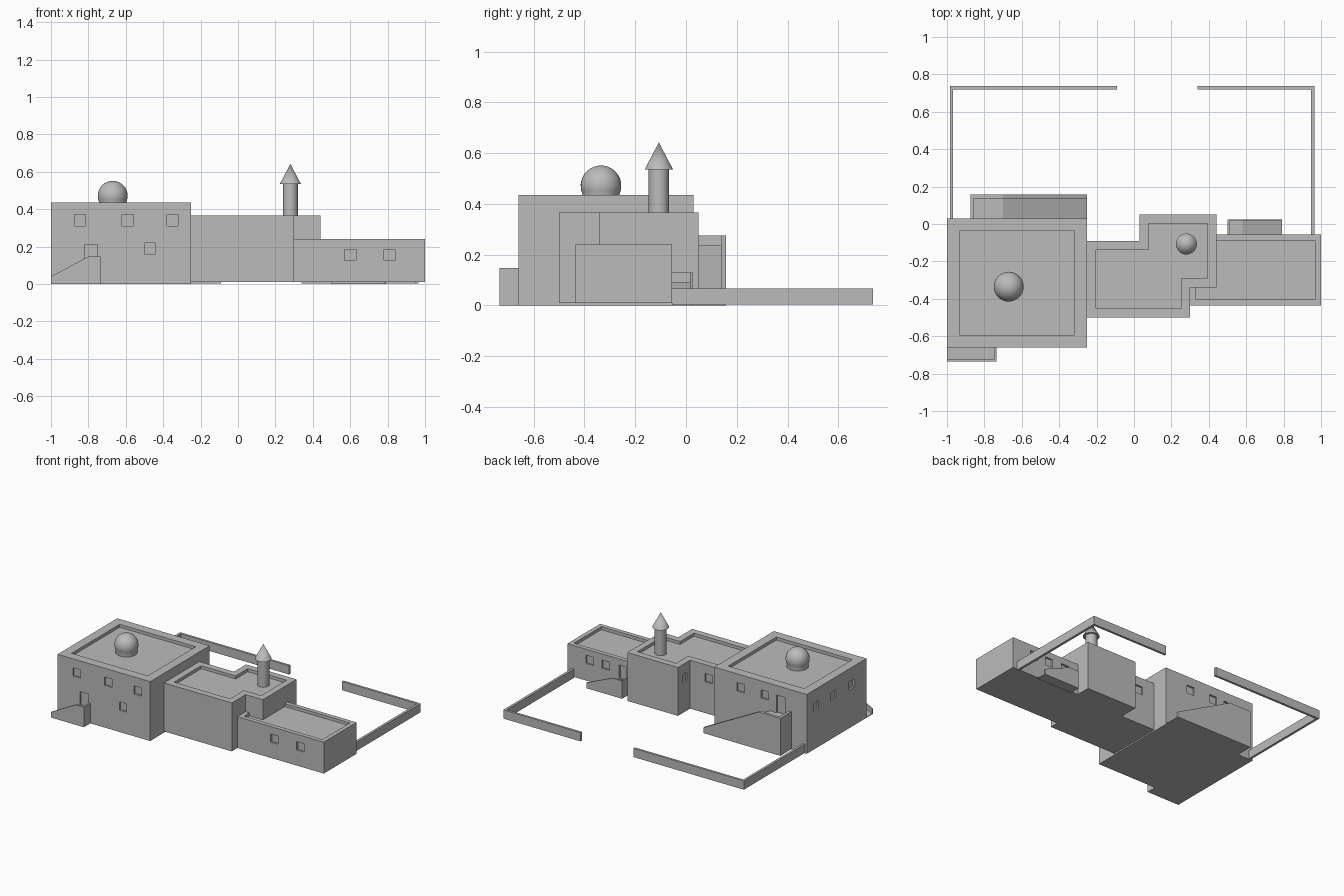
import bpy, bmesh, math
from mathutils import Vector

old = bpy.data.objects.get("Cube")
if old:
    bpy.data.objects.remove(old)

plaster = bpy.data.materials.new("grey_plaster")
plaster.use_nodes = True
GREY = (0.5, 0.5, 0.5, 1)
plaster.diffuse_color = GREY
plaster.node_tree.nodes["Principled BSDF"].inputs["Base Color"].default_value = GREY


def finish(name, bm):
    """Turn a bmesh into a scene object with the plaster material."""
    bmesh.ops.recalc_face_normals(bm, faces=bm.faces)
    mesh = bpy.data.meshes.new(name)
    bm.to_mesh(mesh)
    bm.free()
    mesh.materials.append(plaster)
    obj = bpy.data.objects.new(name, mesh)
    bpy.context.collection.objects.link(obj)
    return obj


def prism(bm, outline, lo, hi, axis="z"):
    """Extrude an outline along z, or an x-z outline along y."""
    def place(p, t):
        return (p[0], p[1], t) if axis == "z" else (p[0], t, p[1])
    a = [bm.verts.new(place(p, lo)) for p in outline]
    b = [bm.verts.new(place(p, hi)) for p in outline]
    bm.faces.new(a)
    bm.faces.new(b)
    for i in range(len(a)):
        j = (i + 1) % len(a)
        bm.faces.new((a[i], a[j], b[j], b[i]))


def rect(x0, y0, x1, y1):
    return [(x0, y0), (x1, y0), (x1, y1), (x0, y1)]


def inset(outline, d):
    """Move every edge of a right-angled, anticlockwise outline inwards."""
    result = []
    for i, p in enumerate(outline):
        p = Vector(p)
        e1 = (p - Vector(outline[i - 1])).normalized()
        e2 = (Vector(outline[(i + 1) % len(outline)]) - p).normalized()
        n = Vector((-e1.y, e1.x)) + Vector((-e2.y, e2.x))
        result.append(tuple(p + n * d))
    return result


DEPTH = 0.013


def opening(bm, side, wall, along, z, w=0.06, h=0.06):
    """Cutter for a recess in the wall facing x or y at the given place."""
    a, b = along - w / 2, along + w / 2
    c, d = wall - DEPTH, wall + DEPTH
    box = rect(a, c, b, d) if side == "y" else rect(c, a, d, b)
    prism(bm, box, z - h / 2, z + h / 2)


def building(name, outline, z0, z1, rim, openings):
    """Flat-roofed block with a parapet rim and recessed openings."""
    bm = bmesh.new()
    prism(bm, outline, z0, z1)
    obj = finish(name, bm)
    bm = bmesh.new()
    prism(bm, inset(outline, rim), z1 - 0.022, z1 + 0.05)
    for o in openings:
        opening(bm, *o)
    cutter = finish(name + "_cutter", bm)
    cutter.hide_render = True
    mod = obj.modifiers.new("recesses", "BOOLEAN")
    mod.operation, mod.solver, mod.object = "DIFFERENCE", "EXACT", cutter
    bpy.context.view_layer.update()
    deps = bpy.context.evaluated_depsgraph_get()
    baked = bpy.data.meshes.new_from_object(obj.evaluated_get(deps))
    obj.modifiers.clear()
    obj.data = baked
    bpy.data.objects.remove(cutter)


# Three joined buildings
building("tall_house", rect(-1, -0.66, -0.25, 0.03), 0, 0.435, 0.067, [
    ("y", -0.66, -0.845, 0.34), ("y", -0.66, -0.59, 0.34),
    ("y", -0.66, -0.35, 0.34), ("y", -0.66, -0.47, 0.19),
    ("y", -0.66, -0.785, 0.16, 0.07, 0.1),
    ("x", -1, -0.075, 0.31), ("x", -1, -0.28, 0.31), ("x", -1, -0.49, 0.31),
    ("y", 0.03, -0.465, 0.34), ("y", 0.03, -0.66, 0.34),
    ("y", 0.03, -0.79, 0.3, 0.07, 0.13)])
building("middle_house", [
    (-0.25, -0.5), (0.3, -0.5), (0.3, -0.34), (0.44, -0.34),
    (0.44, 0.05), (0.03, 0.05), (0.03, -0.09), (-0.25, -0.09)],
    0.01, 0.365, 0.048, [
    ("y", -0.09, -0.12, 0.27), ("x", 0.03, -0.03, 0.26, 0.05)])
building("low_house", rect(0.3, -0.435, 1, -0.055), 0.01, 0.24, 0.032, [
    ("y", -0.435, 0.6, 0.155), ("y", -0.435, 0.81, 0.155),
    ("y", -0.055, 0.82, 0.165), ("y", -0.055, 0.69, 0.165),
    ("y", -0.055, 0.55, 0.145, 0.06, 0.1)])


def ramp(name, high, landing, low, wall, outer, top, rise=0.04, t=0.015):
    """Ramp to a landing, with a low parapet outside and across the end."""
    into = math.copysign(t, low - high)
    edge = outer - math.copysign(t, outer - wall)

    def profile(start, h, foot):
        return [(start, 0), (start, h), (landing, h), (low, foot), (low, 0)]
    bm = bmesh.new()
    prism(bm, profile(high + into, top - rise, 0.005), wall, edge, "y")
    prism(bm, profile(high, top, rise), edge, outer, "y")
    end = [(high, 0), (high, top), (high + into, top), (high + into, 0)]
    prism(bm, end, wall, edge, "y")
    finish(name, bm)


# Entrance ramps
ramp("front_ramp", -0.735, -0.8, -1, -0.66, -0.735, 0.147, t=0.012)
ramp("back_ramp", -0.875, -0.7, -0.25, 0.03, 0.157, 0.275, t=0.02)
ramp("small_back_ramp", 0.5, 0.58, 0.79, -0.055, 0.025, 0.13, t=0.01)

# Courtyard wall, open in the middle of the back
for name, outline in {
    "courtyard_wall_right": [(-0.985, 0.03), (-0.968, 0.03), (-0.968, 0.72),
                             (-0.09, 0.72), (-0.09, 0.737), (-0.985, 0.737)],
    "courtyard_wall_left": [(0.965, -0.055), (0.965, 0.737), (0.34, 0.737),
                            (0.34, 0.72), (0.947, 0.72), (0.947, -0.055)],
}.items():
    bm = bmesh.new()
    prism(bm, outline, 0.003, 0.067)
    finish(name, bm)


def turned(name, x, y, profile, sides=32):
    """Lathe an (r, z) profile about a vertical axis and shade it smooth."""
    bm = bmesh.new()
    verts = [bm.verts.new((x + r, y, z)) for r, z in profile]
    edges = [bm.edges.new(pair) for pair in zip(verts, verts[1:])]
    bmesh.ops.spin(bm, geom=verts + edges, cent=(x, y, 0), axis=(0, 0, 1),
                   angle=math.tau, steps=sides)
    bmesh.ops.remove_doubles(bm, verts=bm.verts, dist=0.0005)
    obj = finish(name, bm)
    bpy.ops.object.select_all(action="DESELECT")
    obj.select_set(True)
    bpy.context.view_layer.objects.active = obj
    bpy.ops.object.shade_smooth_by_angle(angle=math.radians(35))


# Roof dome on a short drum, and turret with a pointed cap
ball = [(0.08 * math.cos(a), 0.471 + 0.08 * math.sin(a))
        for a in (math.radians(-24 + 114 * i / 12) for i in range(13))]
turned("roof_dome", -0.67, -0.335, [(0, 0.41), (0.073, 0.41)] + ball)
turned("turret", 0.28, -0.107, [
    (0, 0.34), (0.04, 0.34), (0.04, 0.535), (0.056, 0.535), (0, 0.642)])
